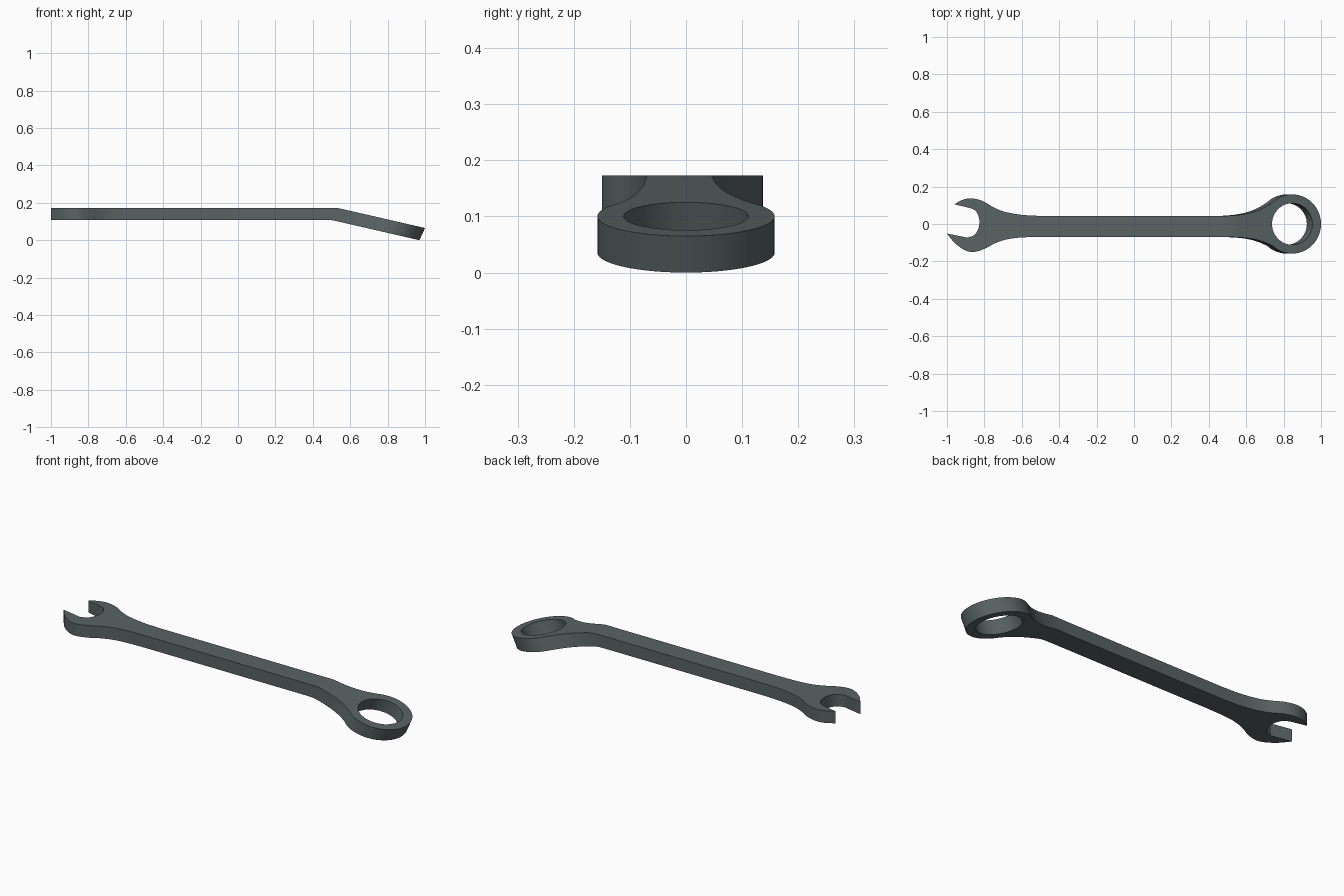
import bpy, bmesh, math
from mathutils import Vector

if "Cube" in bpy.data.objects:
    bpy.data.objects.remove(bpy.data.objects["Cube"])

Z_TOP, THICK, SLOPE, BEND, SHEAR = 0.173, 0.065, 0.23, 0.53, 0.03


def spline(pts, n=5):
    """Smooth curve through the given 2D points."""
    p = [Vector(q) for q in pts]
    p = [2 * p[0] - p[1]] + p + [2 * p[-1] - p[-2]]
    out = []
    for i in range(1, len(p) - 2):
        a, b, c, d = p[i - 1:i + 3]
        for k in range(n):
            t = k / n
            out.append(0.5 * (2 * b + (c - a) * t + (2 * a - 5 * b + 4 * c - d) * t * t
                              + (3 * b - a - 3 * c + d) * t ** 3))
    return out + [p[-2]]


def arc(rx, ry, start, end, n, cx=0.846):
    return [Vector((cx + rx * math.cos(a), ry * math.sin(a)))
            for a in (math.radians(start + (end - start) * i / n) for i in range(n + 1))]


def add_loop(bm, pts):
    vs = []
    for p in pts:
        if not vs or (vs[-1].co.xy - p).length > 1e-4:
            if not vs or (vs[0].co.xy - p).length > 1e-4:
                vs.append(bm.verts.new((p.x, p.y, 0)))
    return [bm.edges.new((vs[i - 1], vs[i])) for i in range(len(vs))]


# Outline: open jaw, shank, neck and ring
ring = arc(0.154, 0.158, 132, -132, 48)
jaw_top = spline([(-0.96, 0.105), (-0.92, 0.128), (-0.87, 0.137), (-0.81, 0.123),
                  (-0.75, 0.089), (-0.69, 0.065), (-0.6, 0.049), (-0.5, 0.043)])
neck_top = spline([(0.45, 0.043), (0.52, 0.045), (0.59, 0.053), (0.65, 0.068),
                   (0.70, 0.090), ring[0]])
neck_low = spline([ring[-1], (0.70, -0.098), (0.65, -0.083), (0.59, -0.074),
                   (0.52, -0.070), (0.45, -0.069)])
jaw_low = spline([(-0.5, -0.069), (-0.6, -0.072), (-0.68, -0.082), (-0.745, -0.104),
                  (-0.80, -0.133), (-0.86, -0.150), (-0.91, -0.137), (-0.96, -0.100),
                  (-1.0, -0.051)])
slot = spline([(-0.89, -0.073), (-0.852, -0.057), (-0.83, -0.018), (-0.828, 0.03),
               (-0.845, 0.068), (-0.872, 0.084)])
outline = jaw_top + neck_top + ring + neck_low + jaw_low + slot

# Flat sheet with the ring hole
bm = bmesh.new()
edges = add_loop(bm, outline) + add_loop(bm, arc(0.108, 0.111, 0, 360, 48))
bmesh.ops.triangle_fill(bm, use_beauty=True, use_dissolve=False, edges=edges)
for off in (-0.02, 0, 0.02):
    bmesh.ops.bisect_plane(bm, geom=bm.verts[:] + bm.edges[:] + bm.faces[:],
                           plane_co=(BEND + off, 0, 0), plane_no=(1, 0, 0))

# Thicken, then bend the ring end downward
ext = bmesh.ops.extrude_face_region(bm, geom=bm.faces[:])
lower = {g for g in ext["geom"] if isinstance(g, bmesh.types.BMVert)}
for v in bm.verts:
    x = v.co.x
    u = x - BEND
    drop = 0 if u < -0.02 else u if u > 0.02 else (u + 0.02) ** 2 / 0.08
    v.co.z = Z_TOP - SLOPE * drop
    if v in lower:
        v.co.z -= THICK
        v.co.x -= SHEAR * min(1, max(0, (x - 0.40) / 0.11))
bmesh.ops.recalc_face_normals(bm, faces=bm.faces[:])

# Flat caps, smooth curved sides, sharp corners
for f in bm.faces:
    f.smooth = abs(f.normal.z) < 0.8
for e in bm.edges:
    e.smooth = e.calc_face_angle(0) < math.radians(30)

mesh = bpy.data.meshes.new("combination_wrench")
bm.to_mesh(mesh)
bm.free()
obj = bpy.data.objects.new("combination_wrench", mesh)
bpy.context.collection.objects.link(obj)
mat = bpy.data.materials.new("dark_steel")
mat.diffuse_color = (0.1, 0.125, 0.125, 1)
mat.use_nodes = True
mat.node_tree.nodes["Principled BSDF"].inputs["Base Color"].default_value = mat.diffuse_color
mesh.materials.append(mat)
